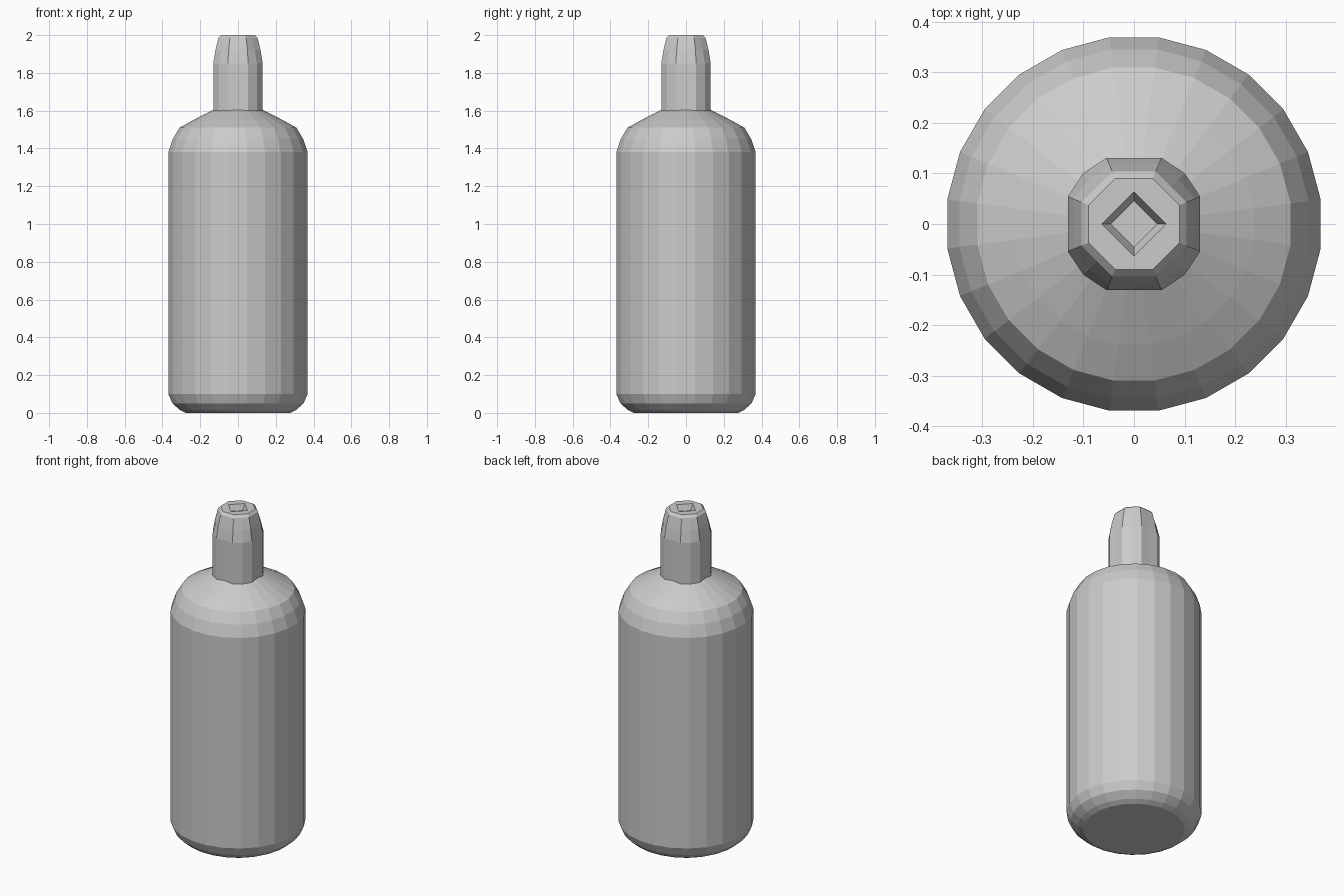
import bpy, bmesh, math

cube = bpy.data.objects.get("Cube")
if cube:
    bpy.data.objects.remove(cube)

grey = bpy.data.materials.new("plain_grey")
grey.use_nodes = True
colour = (0.6, 0.6, 0.6, 1)
grey.diffuse_color = colour
grey.node_tree.nodes["Principled BSDF"].inputs["Base Color"].default_value = colour


def loft(name, sides, rings, turn=0.0):
    """Skin rings of (z, radius function of angle), capping both ends."""
    bm = bmesh.new()
    loops = []
    for z, radius in rings:
        loop = []
        for i in range(sides):
            a = math.tau * (i + turn) / sides
            r = radius(a)
            loop.append(bm.verts.new((r * math.cos(a), r * math.sin(a), z)))
        loops.append(loop)
    for low, high in zip(loops, loops[1:]):
        for i in range(sides):
            j = (i + 1) % sides
            bm.faces.new((low[i], low[j], high[j], high[i]))
    bm.faces.new(loops[0][::-1])
    bm.faces.new(loops[-1])
    mesh = bpy.data.meshes.new(name)
    bm.to_mesh(mesh)
    bm.free()
    mesh.materials.append(grey)
    obj = bpy.data.objects.new(name, mesh)
    bpy.context.collection.objects.link(obj)
    return obj


def circle(r):
    return lambda a: r


def octagon(r, corner=1.0):
    """Eight flats of half-width r; corner bulges the diagonals."""
    def radius(a):
        off = (a + math.pi / 8) % (math.pi / 4) - math.pi / 8
        diagonal = math.sin(2 * a) ** 8
        return r / math.cos(off) * (1 + (corner - 1) * diagonal)
    return radius


def diamond(h):
    return lambda a: h / (abs(math.cos(a)) + abs(math.sin(a)))


# Body: rounded base, straight wall and sloping shoulder
body_profile = [(0, 0.28), (0.015, 0.31), (0.05, 0.35), (0.1, 0.372),
                (1.38, 0.372), (1.45, 0.348), (1.51, 0.312),
                (1.55, 0.24), (1.585, 0.17), (1.61, 0.12)]
loft("bottle_body", 24, [(z, circle(r)) for z, r in body_profile], turn=0.5)

# Neck: tapered, bevelled at the lip, with a diamond recess in the top
loft("bottle_neck", 16, [
    (1.59, octagon(0.13, 1.09)), (1.85, octagon(0.13, 1.09)),
    (1.92, octagon(0.119, 1.05)), (1.985, octagon(0.104)),
    (2.0, octagon(0.09)), (2.0, diamond(0.064)), (1.965, diamond(0.046))])
